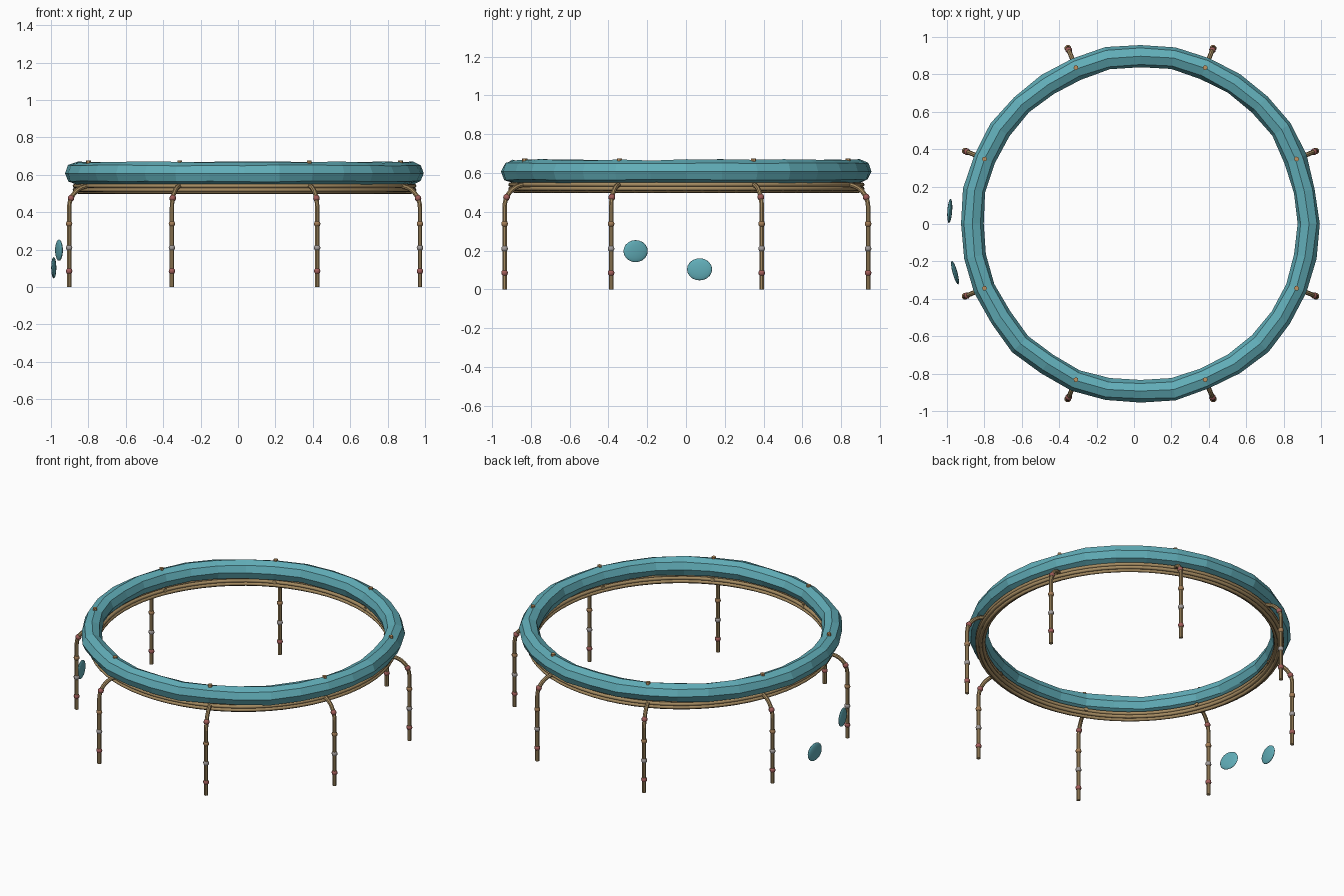
import bpy, bmesh, math, random
from math import sin, cos, pi
from mathutils import Vector, Matrix

random.seed(11)
CENTRE = Vector((0.035, 0.002, 0))   # axis of the round frame

cube = bpy.data.objects.get("Cube")
if cube:
    bpy.data.objects.remove(cube, do_unlink=True)


def material(name, rgb):
    m = bpy.data.materials.new(name)
    m.use_nodes = True
    m.diffuse_color = (*rgb, 1)
    m.node_tree.nodes["Principled BSDF"].inputs["Base Color"].default_value = (*rgb, 1)
    return m


TEAL = material("teal", (0.12, 0.42, 0.48))
CANE = material("cane", (0.38, 0.26, 0.12))
RUST = material("rust_red", (0.36, 0.11, 0.10))
GREY = material("grey", (0.36, 0.33, 0.32))
BROWN = material("joint_brown", (0.36, 0.20, 0.09))
TAN = material("light_tan", (0.52, 0.29, 0.12))


def add_object(name, bm, mat, smooth=False):
    bmesh.ops.recalc_face_normals(bm, faces=bm.faces)
    mesh = bpy.data.meshes.new(name)
    bm.to_mesh(mesh)
    bm.free()
    mesh.materials.append(mat)
    if smooth:
        mesh.shade_smooth()
    ob = bpy.data.objects.new(name, mesh)
    bpy.context.collection.objects.link(ob)
    return ob


def bridge(bm, a, b):
    n = len(a)
    for i in range(n):
        bm.faces.new((a[i], a[(i + 1) % n], b[(i + 1) % n], b[i]))


def torus(name, major, z, minor, segs, sides, mat, jitter=0.0, smooth=False):
    """Closed ring; jitter makes the section slightly uneven."""
    bm = bmesh.new()
    loops = []
    for s in range(segs):
        a = pi + 2 * pi * s / segs
        r0 = major + random.uniform(-jitter, jitter)
        loop = []
        for k in range(sides):
            t = 2 * pi * k / sides
            m = minor + random.uniform(-jitter, jitter) * 0.5
            r = r0 + m * cos(t)
            loop.append(bm.verts.new(CENTRE + Vector((r * cos(a), r * sin(a), z + m * sin(t)))))
        loops.append(loop)
    for i in range(segs):
        bridge(bm, loops[i], loops[(i + 1) % segs])
    return add_object(name, bm, mat, smooth)


def rod(name, path, radius, sides, mat, angle):
    """Sweep a round section along a path of (radius, z) points, turned to an angle."""
    bm = bmesh.new()
    side = Vector((0, 1, 0))
    turn = Matrix.Translation(CENTRE) @ Matrix.Rotation(angle, 4, 'Z')
    pts = [Vector((r, 0, z)) for r, z in path]
    loops = []
    for i, p in enumerate(pts):
        tangent = (pts[min(i + 1, len(pts) - 1)] - pts[max(i - 1, 0)]).normalized()
        up = tangent.cross(side)
        loops.append([bm.verts.new(turn @ (p + radius * (cos(t) * side + sin(t) * up)))
                      for t in (2 * pi * k / sides for k in range(sides))])
    for a, b in zip(loops, loops[1:]):
        bridge(bm, a, b)
    bm.faces.new(loops[0])
    bm.faces.new(loops[-1])
    return add_object(name, bm, mat)


def bead(name, r, z, lean, mat, angle):
    """Barrel-shaped joint around a leg."""
    bm = bmesh.new()
    bmesh.ops.create_uvsphere(bm, u_segments=8, v_segments=6, radius=0.0185)
    bm.transform(Matrix.Translation(CENTRE) @ Matrix.Rotation(angle, 4, 'Z')
                 @ Matrix.Translation((r, 0, z)) @ Matrix.Rotation(lean, 4, 'Y'))
    return add_object(name, bm, mat, smooth=True)


# Uneven faceted top tube
torus("top_tube", 0.9, 0.608, 0.06, 32, 8, TEAL, jitter=0.008)

# Bundle of thin hoops beneath the tube
torus("hoop_core", 0.89, 0.53, 0.011, 64, 8, CANE, smooth=True)
for k in range(6):
    t = pi / 6 + k * pi / 3
    torus(f"hoop_{k + 1}", 0.89 + 0.021 * cos(t), 0.53 + 0.021 * sin(t), 0.011,
          64, 8, CANE, smooth=True)

# Bent legs with coloured joints, and a peg through the tube above each
bend = [(0.9 + 0.115 * cos(t), 0.425 + 0.115 * sin(t))
        for t in (pi / 2 * i / 8 for i in range(9))]
leg_path = [(1.015, 0.0)] + bend + [(0.86, 0.543)]
joints = [(1.015, 0.085, 0, RUST), (1.015, 0.21, 0, GREY),
          (1.015, 0.338, 0, BROWN), (1.004, 0.475, -0.45, RUST)]
for n in range(8):
    angle = pi / 8 + n * pi / 4
    rod(f"leg_{n + 1}", leg_path, 0.0125, 8, CANE, angle)
    for j, (r, z, lean, mat) in enumerate(joints):
        bead(f"leg_{n + 1}_joint_{j + 1}", r, z, lean, mat, angle)
    rod(f"peg_{n + 1}", [(0.903, 0.56), (0.903, 0.676)], 0.0135, 6, TAN, angle)

# Two loose lens-shaped pads beside the legs
for name, place in (("front_pad", (-0.957, -0.26, 0.197)), ("rear_pad", (-0.985, 0.07, 0.103))):
    bm = bmesh.new()
    bmesh.ops.create_uvsphere(bm, u_segments=16, v_segments=10, radius=1)
    pad = add_object(name, bm, TEAL, smooth=True)
    pad.location = place
    pad.scale = (0.013, 0.065, 0.057)
    pad.rotation_euler.z = math.atan2(-place[1], -place[0])
